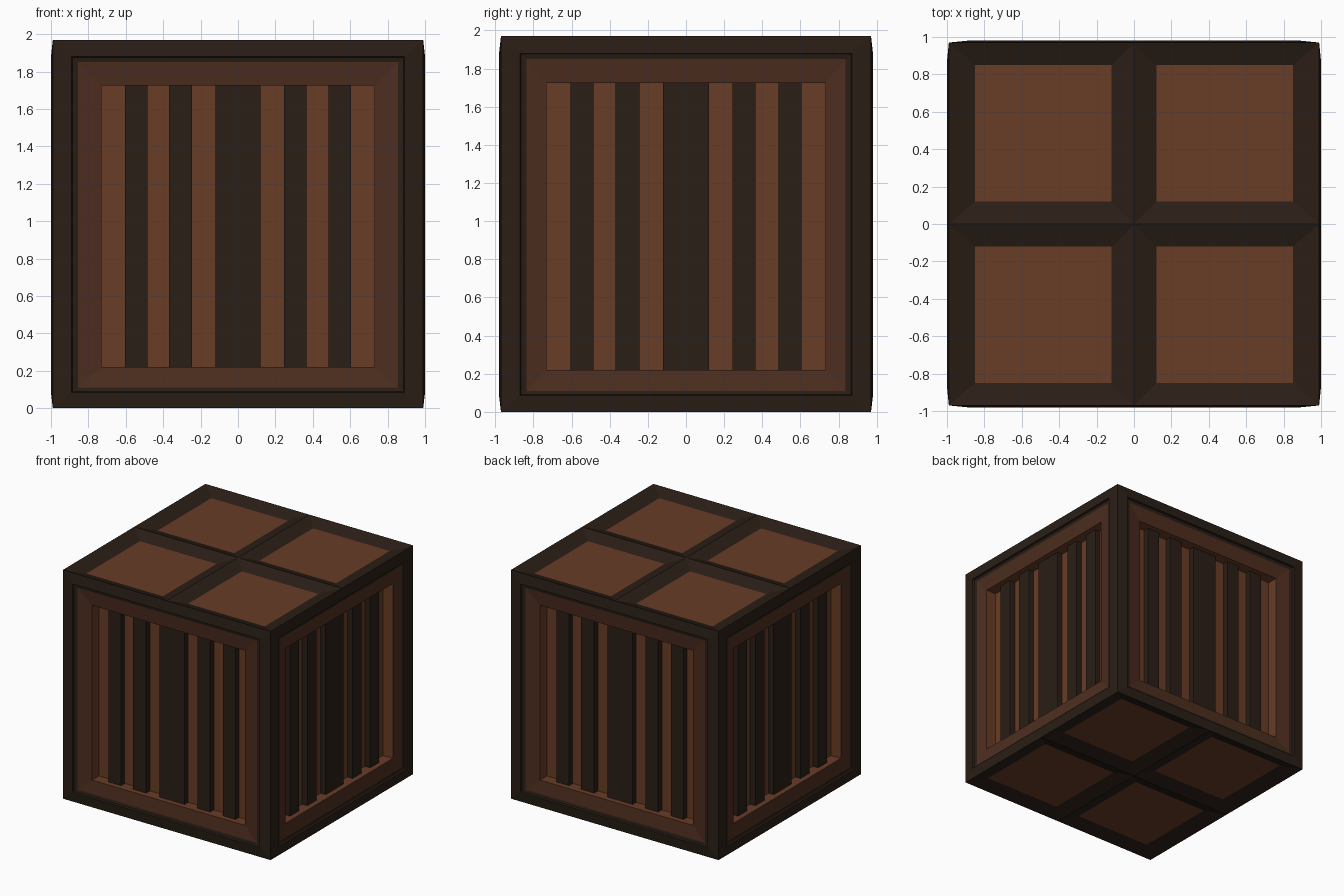
import bpy
from math import pi
from mathutils import Matrix, Vector

if "Cube" in bpy.data.objects:
    bpy.data.objects.remove(bpy.data.objects["Cube"])


def material(name, rgb):
    m = bpy.data.materials.new(name)
    m.diffuse_color = (*rgb, 1)
    m.use_nodes = True
    m.node_tree.nodes["Principled BSDF"].inputs["Base Color"].default_value = m.diffuse_color
    return m


DARK = material("dark_wood", (0.023, 0.013, 0.008))
MID = material("frame_wood", (0.075, 0.027, 0.014))
LIGHT = material("light_wood", (0.14, 0.046, 0.019))
MATS = [DARK, MID, LIGHT]
H = 1.97


def make(name, verts, faces, indices):
    me = bpy.data.meshes.new(name)
    me.from_pydata(verts, [], faces)
    for m in MATS:
        me.materials.append(m)
    for p, i in zip(me.polygons, indices):
        p.material_index = i
    ob = bpy.data.objects.new(name, me)
    bpy.context.collection.objects.link(ob)
    return ob


def nested(name, rings, mats, xf):
    """Nested rectangles joined by bands; the last one is filled."""
    verts, faces, idx = [], [], []
    for u0, u1, v0, v1, d in rings:
        verts += [xf(u, v, d) for u, v in ((u0, v0), (u1, v0), (u1, v1), (u0, v1))]
    for r in range(len(rings) - 1):
        for i in range(4):
            j = (i + 1) % 4
            faces.append((4*r + i, 4*r + j, 4*r + 4 + j, 4*r + 4 + i))
            idx.append(mats[r])
    n = 4 * (len(rings) - 1)
    faces.append((n, n + 1, n + 2, n + 3))
    idx.append(mats[-1])
    return make(name, verts, faces, idx)


def side(name, angle, dist, half):
    rot = Matrix.Rotation(angle, 3, 'Z')

    def xf(u, v, d):
        return rot @ Vector((u, -(dist - d), v))

    s = half - 0.99
    # dark border, stepped brown frame and recessed back panel
    rings = [(-half, half, 0, H, 0.01)]
    for w, lo, hi, d in ((0.89, 0.085, 1.88, 0.0), (0.885, 0.09, 1.875, 0.015),
                         (0.855, 0.11, 1.85, 0.02), (0.73, 0.22, 1.725, 0.035),
                         (0.73, 0.22, 1.725, 0.13)):
        if w > 0.8:
            w += s
        rings.append((-w, w, lo, hi, d))
    nested(name + "_panel", rings, [0, 0, 0, 1, 2, 2], xf)
    # upright dark slats
    for k, (a, b) in enumerate(((-0.605, -0.485), (-0.37, -0.245), (-0.12, 0.12),
                                (0.245, 0.365), (0.485, 0.605))):
        nested(f"{name}_slat_{k}", [(a, b, 0.22, 1.725, 0.13), (a, b, 0.22, 1.725, 0.08)],
               [0, 0], xf)


side("front", 0, 0.98, 0.99)
side("right", pi / 2, 1.0, 0.97)
side("back", pi, 0.98, 0.99)
side("left", -pi / 2, 1.0, 0.97)

# top and bottom: four sloped coffers mirrored from one quarter
lid = nested("top_and_bottom_panels",
             [(0, 0.99, 0, 0.97, H), (0.12, 0.85, 0.12, 0.85, H - 0.04)],
             [0, 2], lambda u, v, d: Vector((u, v, d)))
centre = bpy.data.objects.new("mirror_centre", None)
centre.location = (0, 0, H / 2)
centre.hide_render = True
bpy.context.collection.objects.link(centre)
mod = lid.modifiers.new("mirror", 'MIRROR')
mod.use_axis = (True, True, True)
mod.mirror_object = centre
